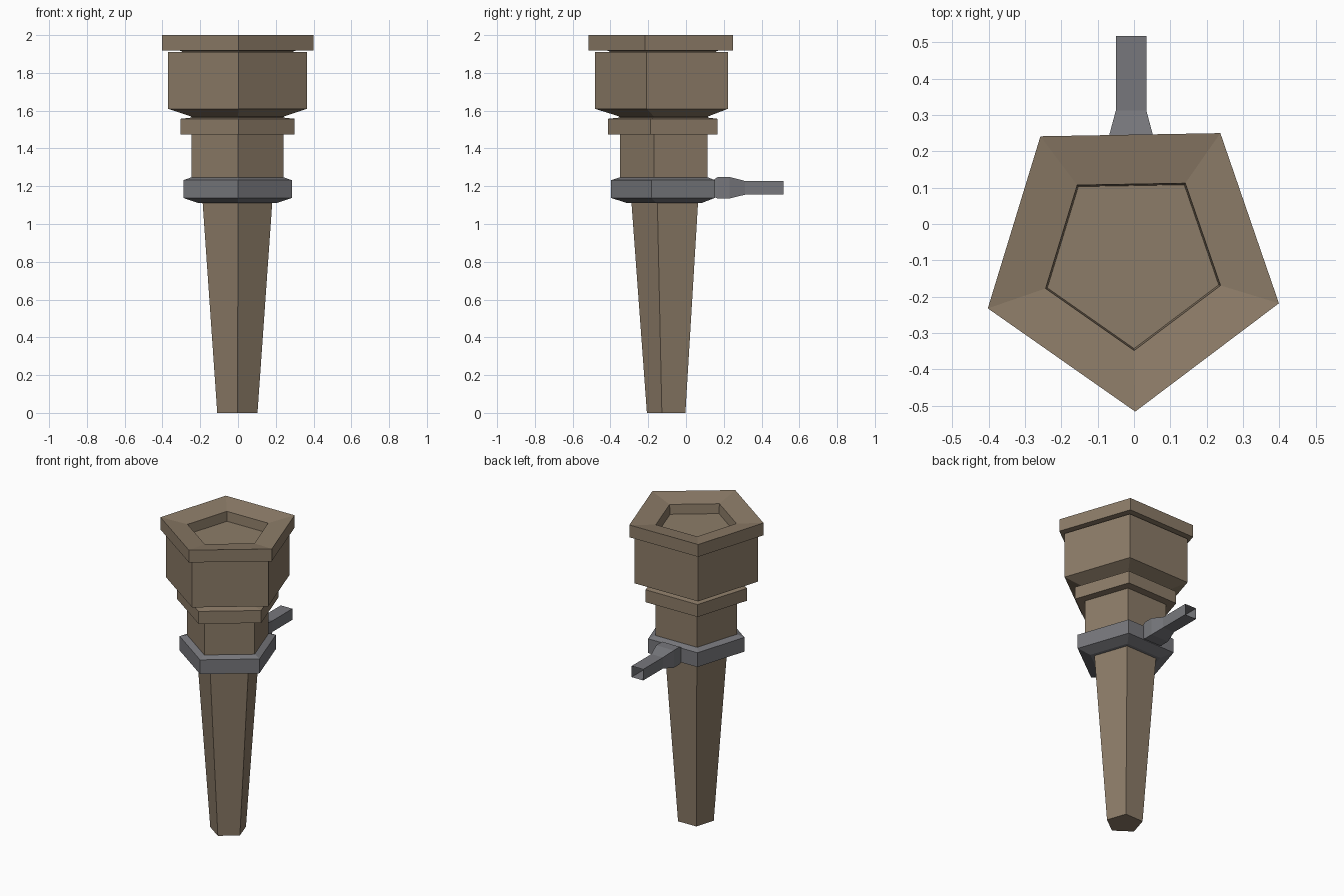
import bpy
import bmesh
from math import cos, sin, radians

default = bpy.data.objects.get("Cube")
if default:
    bpy.data.objects.remove(default)

CENTRE_X, CENTRE_Y = -0.004, -0.095
SIDES, TURN = 5, -89


def material(name, colour):
    mat = bpy.data.materials.new(name)
    mat.use_nodes = True
    mat.diffuse_color = (*colour, 1)
    mat.node_tree.nodes["Principled BSDF"].inputs["Base Color"].default_value = (*colour, 1)
    return mat


def skin(name, rings, mat, caps=True):
    """Join a stack of equal point rings into one flat shaded mesh."""
    bm = bmesh.new()
    loops = [[bm.verts.new(p) for p in ring] for ring in rings]
    for low, high in zip(loops, loops[1:]):
        for i in range(len(low)):
            j = (i + 1) % len(low)
            bm.faces.new((low[i], low[j], high[j], high[i]))
    if caps:
        bm.faces.new(loops[0][::-1])
        bm.faces.new(loops[-1])
    bmesh.ops.recalc_face_normals(bm, faces=bm.faces)
    mesh = bpy.data.meshes.new(name)
    bm.to_mesh(mesh)
    bm.free()
    mesh.materials.append(mat)
    obj = bpy.data.objects.new(name, mesh)
    bpy.context.collection.objects.link(obj)
    return obj


def pentagon(radius, z):
    angles = [radians(TURN + 360 / SIDES * i) for i in range(SIDES)]
    return [(CENTRE_X + radius * cos(a), CENTRE_Y + radius * sin(a), z) for a in angles]


def turned(name, profile, mat):
    return skin(name, [pentagon(r, z) for r, z in profile], mat)


wood = material("brown wood", (0.265, 0.202, 0.138))
metal = material("grey metal", (0.185, 0.187, 0.203))

# Tapered shaft and neck
turned("shaft", [(0.112, 0), (0.195, 1.13)], wood)
turned("neck", [(0.255, 1.2), (0.255, 1.49)], wood)

# Collar and head, each with a thin recess above it
turned("collar", [(0.26, 1.475), (0.318, 1.475), (0.318, 1.557), (0.25, 1.564)], wood)
turned("head", [(0.25, 1.555), (0.26, 1.57), (0.387, 1.61), (0.387, 1.91), (0.31, 1.912)], wood)

# Rim with an inward sloping top and a sunken bowl
turned("rim", [(0.31, 1.908), (0.31, 1.917), (0.421, 1.919), (0.421, 2.0),
               (0.253, 1.975), (0.242, 1.845)], wood)

# Bracket ring round the neck
turned("bracket_ring", [(0.19, 1.112), (0.22, 1.112), (0.302, 1.138), (0.302, 1.232),
                        (0.26, 1.246), (0.25, 1.246)], metal)

# Hollow wall arm: half width, bottom and top at each distance back
arm = [(0.13, 0.05, 1.15, 1.22), (0.15, 0.062, 1.142, 1.237), (0.168, 0.064, 1.135, 1.249),
       (0.23, 0.064, 1.135, 1.249), (0.312, 0.042, 1.155, 1.228), (0.517, 0.042, 1.155, 1.228)]
sections = [[(-0.008 - w, y, lo), (-0.008 + w, y, lo), (-0.008 + w, y, hi), (-0.008 - w, y, hi)]
            for y, w, lo, hi in arm]
skin("bracket_arm", sections, metal, caps=False)
